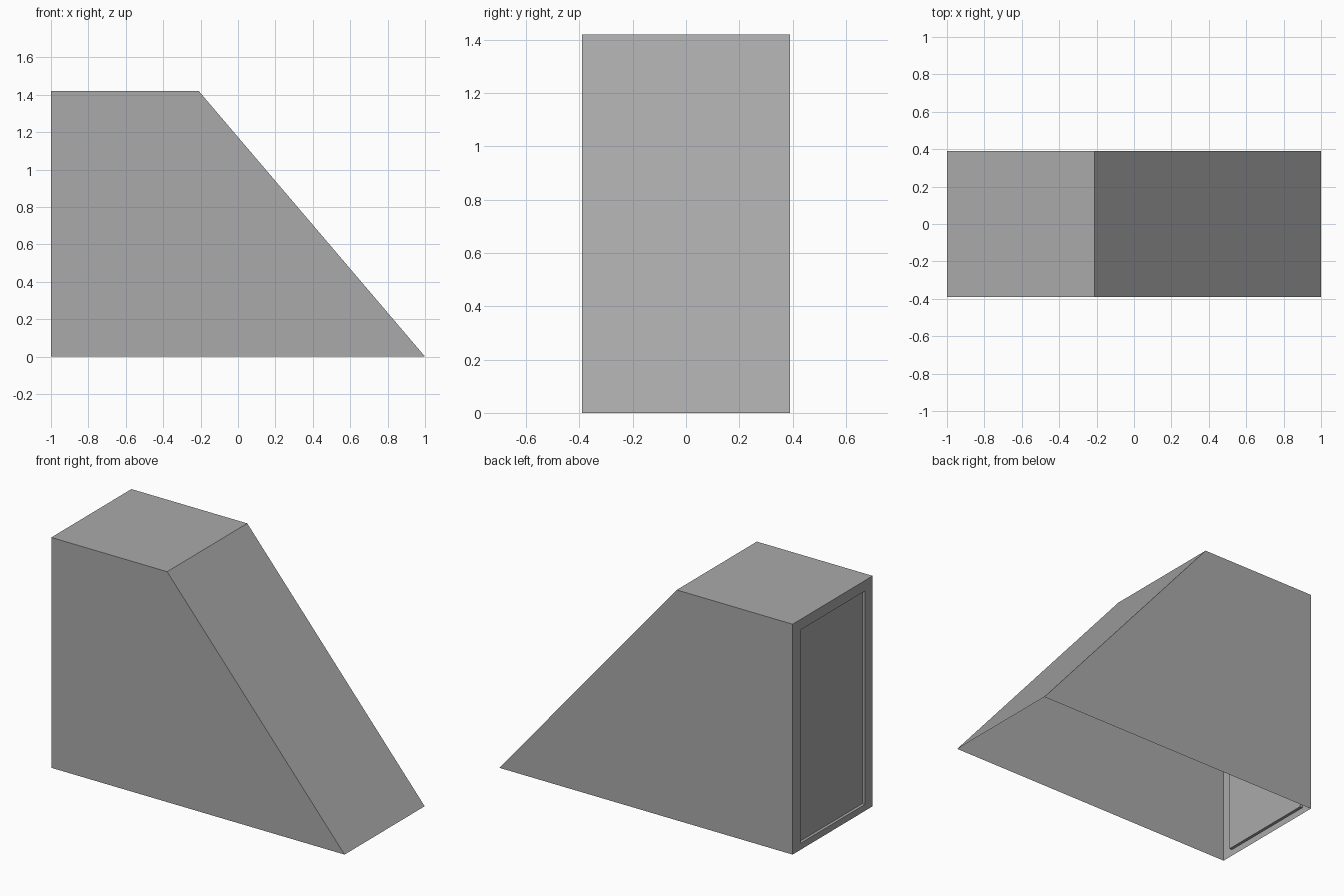
import bpy
import bmesh
from mathutils import Vector

cube = bpy.data.objects.get("Cube")
if cube:
    bpy.data.objects.remove(cube, do_unlink=True)

HALF_WIDTH = 0.39
HEIGHT = 1.42
SHOULDER = -0.21   # where the flat top meets the slope
RECESS = 0.018     # depth of the end panel


def make_material(name, colour):
    mat = bpy.data.materials.new(name)
    mat.use_nodes = True
    mat.diffuse_color = colour
    mat.node_tree.nodes["Principled BSDF"].inputs["Base Color"].default_value = colour
    return mat


grey = make_material("plain_grey", (0.4, 0.4, 0.4, 1))
bm = bmesh.new()


def face(points):
    return bm.faces.new([bm.verts.new(p) for p in points])


# Side profile, swept across the width: open underneath
profile = [(-1, 0), (-1, HEIGHT), (SHOULDER, HEIGHT), (1, 0)]
front = [Vector((x, -HALF_WIDTH, z)) for x, z in profile]
back = [Vector((x, HALF_WIDTH, z)) for x, z in profile]
face(front)
face(reversed(back))
for i in (1, 2):
    face([front[i], back[i], back[i + 1], front[i + 1]])


# Upright end: nested rectangles give a rim, recess walls and a sunken panel
def rectangle(x, side, low, high):
    return [Vector((x, y, z)) for y, z in
            [(-side, low), (side, low), (side, high), (-side, high)]]


opening = (HALF_WIDTH - 0.075, 0.04, HEIGHT - 0.065)
rings = [rectangle(-1, HALF_WIDTH, 0, HEIGHT),
         rectangle(-1, *opening),
         rectangle(-1 + RECESS, *opening)]
for outer, inner in zip(rings, rings[1:]):
    for i in range(4):
        j = (i + 1) % 4
        face([outer[j], outer[i], inner[i], inner[j]])
face(reversed(rings[-1]))

# Weld the shell
bmesh.ops.remove_doubles(bm, verts=bm.verts, dist=0.0001)
bmesh.ops.recalc_face_normals(bm, faces=bm.faces)
mesh = bpy.data.meshes.new("wedge_shell")
bm.to_mesh(mesh)
bm.free()
mesh.materials.append(grey)
shell = bpy.data.objects.new("wedge_shell", mesh)
bpy.context.collection.objects.link(shell)
